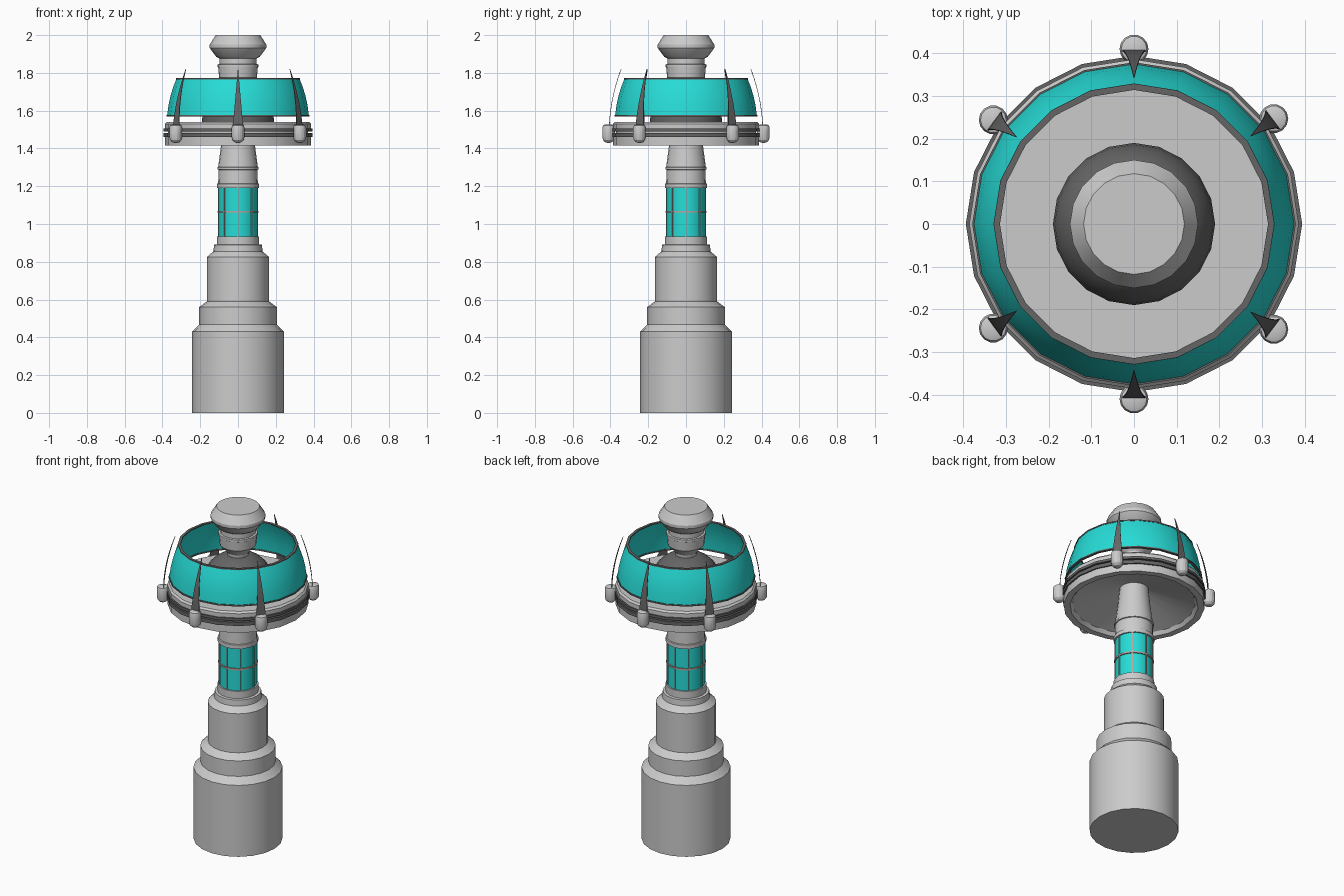
import bpy, bmesh, math

if "Cube" in bpy.data.objects:
    bpy.data.objects.remove(bpy.data.objects["Cube"])

SIDES = 20
TAU = 2 * math.pi


def material(name, color):
    m = bpy.data.materials.new(name)
    m.diffuse_color = (*color, 1)
    m.use_nodes = True
    m.node_tree.nodes["Principled BSDF"].inputs["Base Color"].default_value = m.diffuse_color
    return m


TEAL = material("teal", (0.02, 0.72, 0.68))
DARK = material("dark_grey", (0.13, 0.13, 0.13))
TRIM = material("trim", (0.5, 0.38, 0.36))


def finish(bm, name, mat=None, smooth=True):
    bmesh.ops.recalc_face_normals(bm, faces=bm.faces[:])
    me = bpy.data.meshes.new(name)
    bm.to_mesh(me)
    bm.free()
    ob = bpy.data.objects.new(name, me)
    bpy.context.collection.objects.link(ob)
    if mat:
        me.materials.append(mat)
    if smooth:
        bpy.ops.object.select_all(action='DESELECT')
        bpy.context.view_layer.objects.active = ob
        ob.select_set(True)
        bpy.ops.object.shade_smooth_by_angle(angle=math.radians(25))
    return ob


def lathe(name, profile, mat=None, hollow=False, sides=SIDES, center=(0, 0)):
    """Spin (radius, z) points; hollow closes the loop, otherwise ends are capped."""
    bm = bmesh.new()
    rows = [[bm.verts.new((center[0] + r * math.cos(TAU * i / sides),
                           center[1] + r * math.sin(TAU * i / sides), z))
             for i in range(sides)] for r, z in profile]
    pairs = list(zip(rows, rows[1:]))
    if hollow:
        pairs.append((rows[-1], rows[0]))
    else:
        bm.faces.new(rows[0])
        bm.faces.new(rows[-1])
    for a, b in pairs:
        for i in range(sides):
            j = (i + 1) % sides
            bm.faces.new((a[i], a[j], b[j], b[i]))
    return finish(bm, name, mat)


def band(name, r0, r1, z0, z1, mat=None):
    return lathe(name, [(r0, z0), (r1, z0), (r1, z1), (r0, z1)], mat, hollow=True)


# Stepped base
lathe("base", [(.243, 0), (.243, .43), (.206, .467), (.206, .56), (.165, .59),
               (.165, .825), (.13, .855), (.127, .89), (.112, .892), (.112, .935)])

# Teal column with thin trim frame
lathe("column_window", [(.103, .93), (.103, 1.195)], TEAL)
band("column_trim_ring", .098, .109, 1.06, 1.07, TRIM)
for k in range(8):
    bm = bmesh.new()
    bmesh.ops.create_cube(bm, size=1)
    a = TAU * k / 8
    for v in bm.verts:
        x, y = .102 + v.co.x * .01, v.co.y * .006
        v.co = (x * math.cos(a) - y * math.sin(a),
                x * math.sin(a) + y * math.cos(a), 1.0625 + v.co.z * .255)
    finish(bm, f"column_trim_bar_{k}", TRIM, False)

# Upper shaft
lathe("shaft", [(.111, 1.19), (.111, 1.213), (.105, 1.215), (.103, 1.287), (.109, 1.289),
                (.109, 1.3), (.105, 1.302), (.09, 1.415), (.078, 1.535)])

# Grooved disc with hollow underside
lathe("disc", [(.06, 1.54), (.376, 1.54), (.386, 1.53), (.386, 1.495), (.37, 1.493),
               (.37, 1.462), (.386, 1.46), (.386, 1.415), (.35, 1.415), (.335, 1.435),
               (.06, 1.525)], hollow=True)
band("groove_ring_upper", .365, .394, 1.49, 1.505, DARK)
band("groove_ring_lower", .365, .394, 1.46, 1.482, DARK)

# Dome and crowning knob
lathe("dome", [(.19, 1.535)] +
      [(.19 * math.cos(t), 1.555 + .165 * math.sin(t))
       for t in [math.radians(12 * i) for i in range(7)]], DARK)
lathe("knob", [(.055, 1.69), (.06, 1.73), (.1, 1.775), (.105, 1.83), (.108, 1.832),
               (.108, 1.845), (.097, 1.847), (.097, 1.875), (.115, 1.885),
               (.15, 1.932), (.15, 1.95), (.118, 2.0)])

# Curved teal glass ring with dark rims
outer = [(.375, 1.575), (.368, 1.63), (.357, 1.68), (.343, 1.725), (.325, 1.77)]
lathe("glass_ring", outer + [(r - .008, z) for r, z in reversed(outer)], TEAL, hollow=True)
band("glass_rim_lower", .364, .379, 1.57, 1.578, DARK)
band("glass_rim_upper", .314, .329, 1.766, 1.773, DARK)

# Six pegs, each with a curved tapering blade
for k, deg in enumerate((90, 37, -37, -90, -143.5, 143.5)):
    a = math.radians(deg)
    ca, sa = math.cos(a), math.sin(a)
    lathe(f"peg_{k}", [(.008, 1.43), (.02, 1.434), (.03, 1.445), (.034, 1.462),
                       (.034, 1.508), (.03, 1.522), (.02, 1.526)],
          sides=14, center=(.41 * ca, .41 * sa))
    bm = bmesh.new()
    rows = []
    for i in range(8):
        t = i / 7
        r = .408 - .01 * t - .053 * t * t
        w = .027 * (1 - t) + .0008
        rows.append([bm.verts.new(((r + d) * ca - s * w * sa, (r + d) * sa + s * w * ca,
                                   1.51 + .31 * t))
                     for s, d in ((-1, 0), (1, 0), (1, -.003), (-1, -.003))])
    for p, q in zip(rows, rows[1:]):
        for i in range(4):
            j = (i + 1) % 4
            bm.faces.new((p[i], p[j], q[j], q[i]))
    bm.faces.new(rows[0])
    bm.faces.new(rows[-1])
    finish(bm, f"blade_{k}", DARK)
